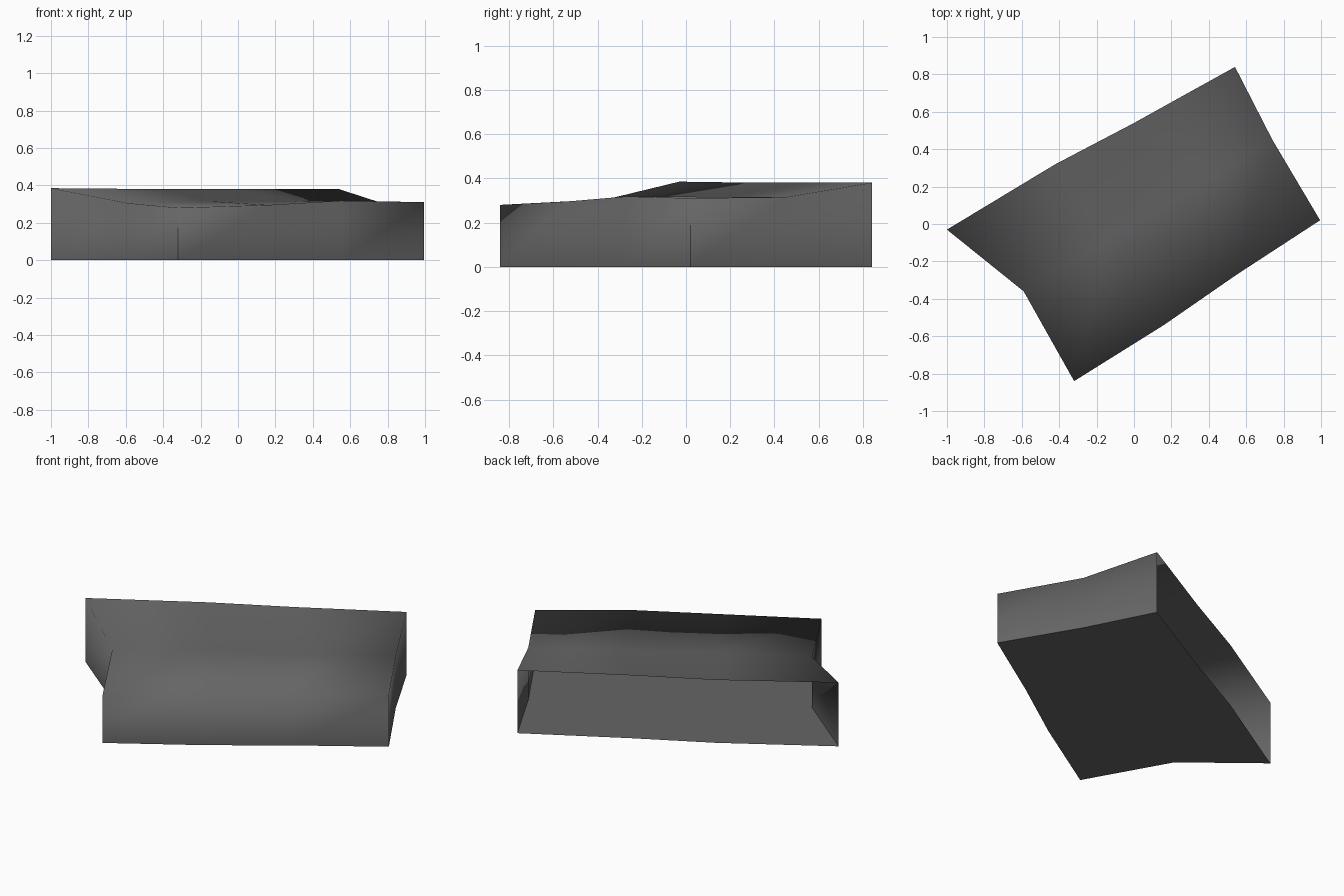
import bpy
import bmesh

cube = bpy.data.objects.get("Cube")
if cube:
    bpy.data.objects.remove(cube, do_unlink=True)

# One flat grey for the whole shell
grey = bpy.data.materials.new("dark_grey")
grey.use_nodes = True
colour = (0.13, 0.13, 0.13, 1)
grey.diffuse_color = colour
bsdf = grey.node_tree.nodes["Principled BSDF"]
bsdf.inputs["Base Color"].default_value = colour
bsdf.inputs["Roughness"].default_value = 0.8

# Top surface rows, each running from the -x end to the +x end
BACK = [(-1, -.03, .385), (-.42, .32, .38), (0, .54, .38), (.54, .84, .38)]
WAIST = [(-.59, -.36, .305), (-.15, -.09, .315), (.3, .18, .315), (.74, .45, .315)]
FRONT = [(-.32, -.84, .28), (.16, -.54, .295), (.55, -.27, .318), (.995, .02, .31)]

bm = bmesh.new()
rows = [[bm.verts.new(p) for p in row] for row in (BACK, WAIST, FRONT)]

# Dished top
for far, near in zip(rows, rows[1:]):
    for i in range(len(far) - 1):
        bm.faces.new((near[i], near[i + 1], far[i + 1], far[i]))

# Side and front walls, leaving the back open
rim = [rows[0][0], rows[1][0]] + rows[2] + [rows[1][-1], rows[0][-1]]
base = [bm.verts.new((v.co.x, v.co.y, 0)) for v in rim]
for i in range(len(rim) - 1):
    bm.faces.new((base[i], base[i + 1], rim[i + 1], rim[i]))

# Flat floor
floor_back = [bm.verts.new((x, y, 0)) for x, y, z in reversed(BACK[1:-1])]
floor = bm.faces.new(list(reversed(base + floor_back)))

# Smooth shell with crisp floor edges and crisp front corners
for face in bm.faces:
    face.smooth = True
for edge in floor.edges:
    edge.smooth = False
for i in (2, 5):
    bm.edges.get((rim[i], base[i])).smooth = False

mesh = bpy.data.meshes.new("open_back_shell")
bm.to_mesh(mesh)
bm.free()
mesh.materials.append(grey)
shell = bpy.data.objects.new("open_back_shell", mesh)
bpy.context.collection.objects.link(shell)
